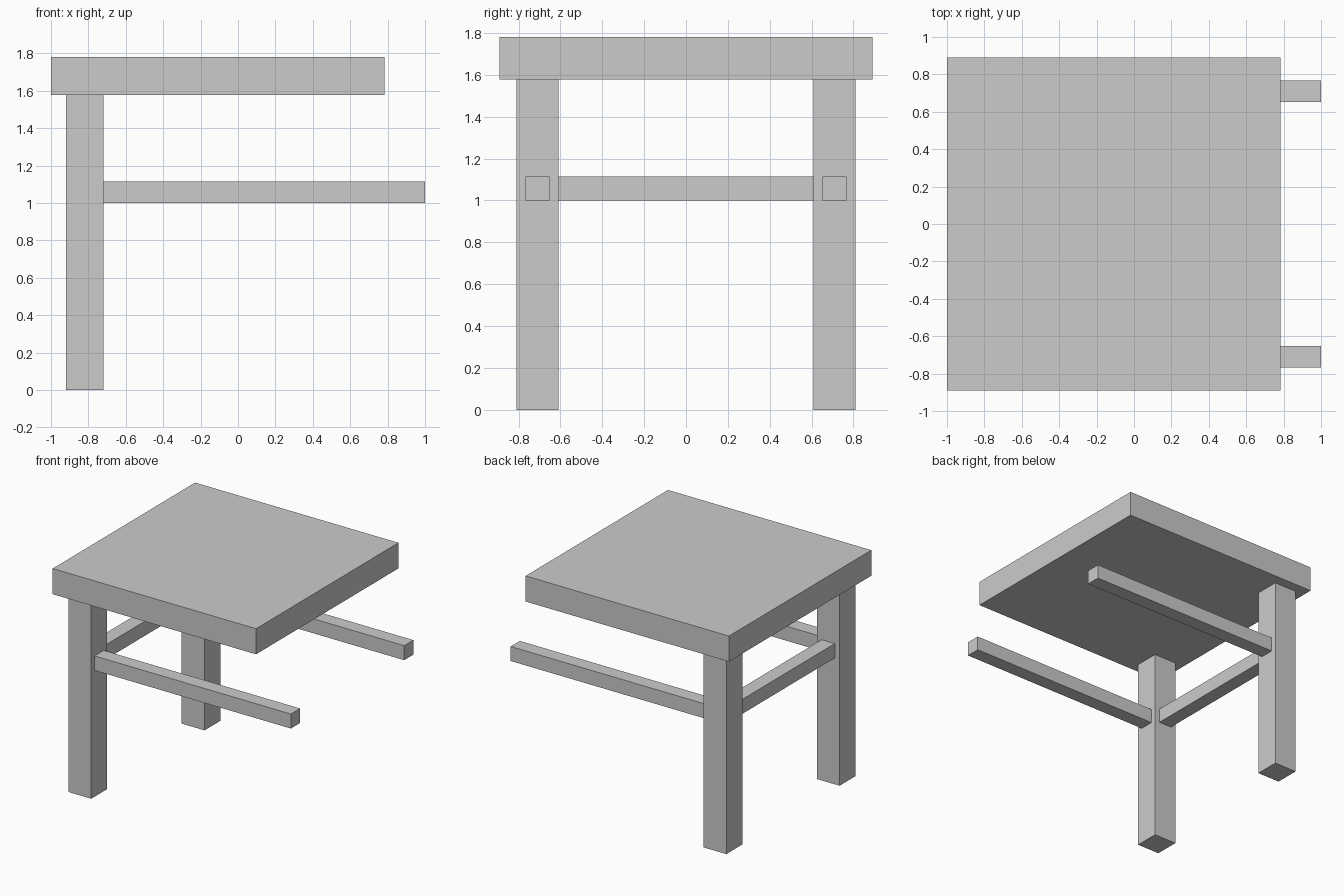
import bpy

if "Cube" in bpy.data.objects:
    bpy.data.objects.remove(bpy.data.objects["Cube"])


def box(name, x, y, z):
    """Add a box spanning the given (min, max) ranges."""
    spans = (x, y, z)
    bpy.ops.mesh.primitive_cube_add(size=1, location=[(a + b) / 2 for a, b in spans])
    obj = bpy.context.object
    obj.name = name
    obj.scale = [b - a for a, b in spans]
    bpy.ops.object.transform_apply(location=False, rotation=False, scale=True)
    return obj


SEAT_BOTTOM = 1.577
LEG_X, LEG_Y = -0.82, 0.709   # leg centres
LEG, RAIL = 0.10, 0.0575      # half widths
RAIL_Z = (1.0, 1.115)

# Seat slab
box("seat", (-1.0, 0.782), (-0.891, 0.891), (SEAT_BOTTOM, 1.78))

# Left legs, each with a side rail running out to the right
for side, s in (("front", -1), ("back", 1)):
    y = s * LEG_Y
    box(f"{side}_leg", (LEG_X - LEG, LEG_X + LEG), (y - LEG, y + LEG), (0, SEAT_BOTTOM))
    box(f"{side}_side_rail", (LEG_X + LEG, 1.0), (y - RAIL, y + RAIL), RAIL_Z)

# Cross rail between the two legs
box("cross_rail", (LEG_X - RAIL, LEG_X + RAIL), (LEG - LEG_Y, LEG_Y - LEG), RAIL_Z)
